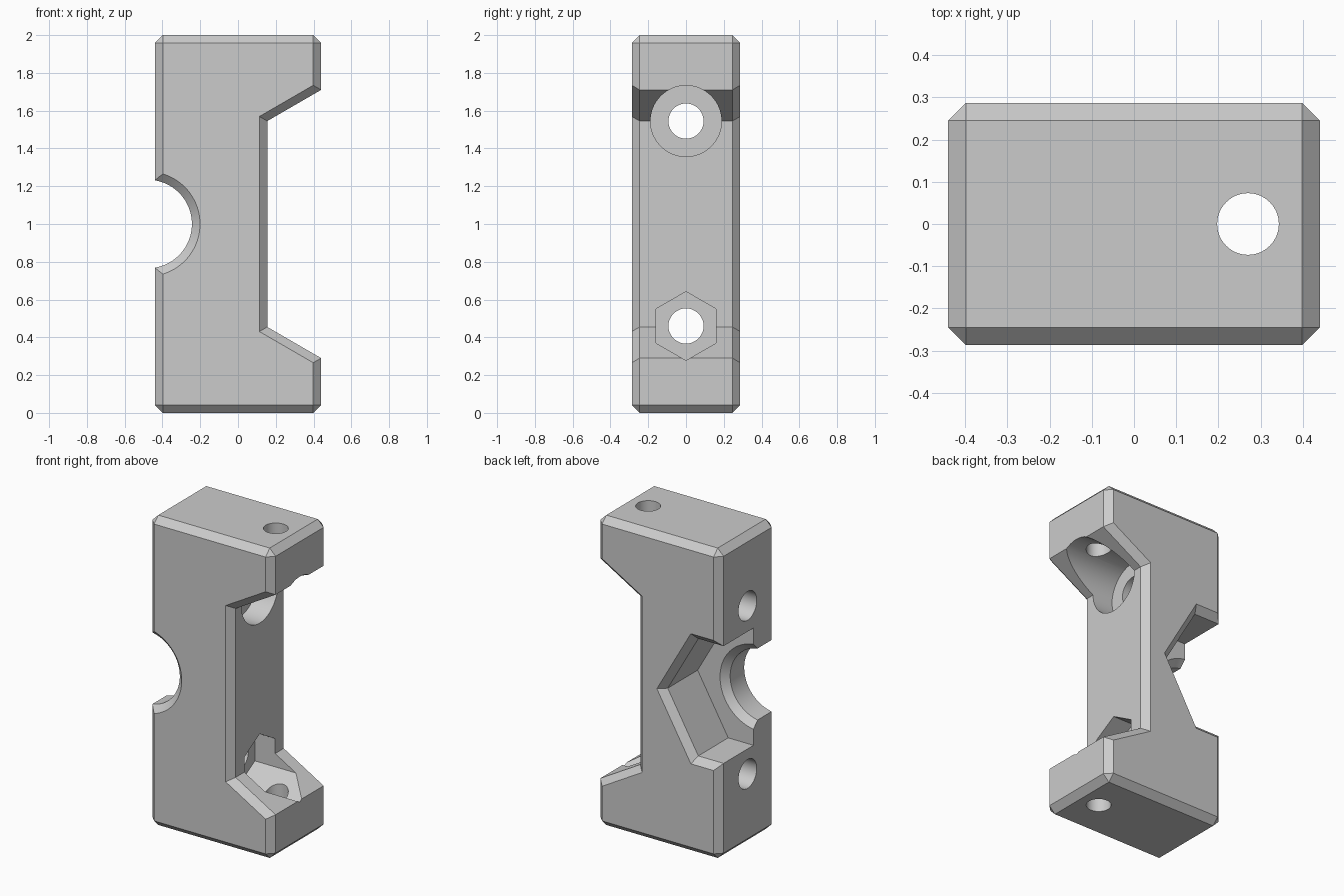
import bpy, bmesh, math
from mathutils import Vector

if "Cube" in bpy.data.objects:
    bpy.data.objects.remove(bpy.data.objects["Cube"], do_unlink=True)

HALF_Y, CHAMFER = 0.287, 0.042
X, Y, Z = Vector((1, 0, 0)), Vector((0, 1, 0)), Vector((0, 0, 1))


def new_object(name, bm):
    bmesh.ops.recalc_face_normals(bm, faces=bm.faces)
    mesh = bpy.data.meshes.new(name)
    bm.to_mesh(mesh)
    bm.free()
    obj = bpy.data.objects.new(name, mesh)
    bpy.context.collection.objects.link(obj)
    return obj


def cutter(name, centre, axis, u, v, sections, sides=64):
    """Prism along axis through (distance, radius) sections; first corner points along u."""
    bm = bmesh.new()
    rings = []
    for dist, radius in sections:
        ring = []
        for i in range(sides):
            a = 2 * math.pi * i / sides
            ring.append(bm.verts.new(Vector(centre) + axis * dist
                                     + (u * math.cos(a) + v * math.sin(a)) * radius))
        rings.append(ring)
    for low, high in zip(rings, rings[1:]):
        for i in range(sides):
            j = (i + 1) % sides
            bm.faces.new((low[i], low[j], high[j], high[i]))
    bm.faces.new(rings[0][::-1])
    bm.faces.new(rings[-1])
    obj = new_object(name, bm)
    obj.hide_render = True
    return obj


# Clamp body: C-shaped side profile, extruded in depth
half = [(0.44, 0.0), (0.44, 0.29), (0.155, 0.455)]
profile = [(-0.44, 0.0)] + half + [(x, 2 - z) for x, z in reversed(half)] + [(-0.44, 2.0)]
bm = bmesh.new()
face = bm.faces.new([bm.verts.new((x, -HALF_Y, z)) for x, z in profile])
ext = bmesh.ops.extrude_face_region(bm, geom=[face])
bmesh.ops.translate(bm, vec=(0, 2 * HALF_Y, 0),
                    verts=[g for g in ext["geom"] if isinstance(g, bmesh.types.BMVert)])
bmesh.ops.recalc_face_normals(bm, faces=bm.faces)


# Chamfer the front and back outlines and the four outer corners
def is_chamfered(edge):
    a, b = (v.co for v in edge.verts)
    outline = abs(a.y - b.y) < 1e-4
    corner = abs(a.x) > 0.43 and (a.z < 0.01 or a.z > 1.99)
    return outline or corner


bmesh.ops.bevel(bm, geom=[e for e in bm.edges if is_chamfered(e)], offset=CHAMFER,
                offset_type='OFFSET', segments=1, profile=0.5, affect='EDGES')
body = new_object("clamp_body", bm)

# Side opening: round hole chamfered at both ends, then a hexagonal pocket at the back
opening = (-0.478, 0, 1)
floor_y, r, big = -0.06, 0.234, 0.277
cutters = [
    cutter("round_opening", opening, Y, X, Z,
           [(-HALF_Y - 0.05, big + 0.05), (-HALF_Y, big), (-HALF_Y + CHAMFER, r),
            (floor_y - CHAMFER, r), (floor_y, big), (floor_y + 0.01, big)], 96),
    cutter("hex_pocket", opening, Y, X, Z,
           [(floor_y, 0.437), (HALF_Y - CHAMFER, 0.437), (HALF_Y, 0.485),
            (HALF_Y + 0.05, 0.543)], 6),
    # Bolt holes with a round and a hexagonal recess
    cutter("upper_bolt_hole", (0, 0, 1.545), X, Z, Y, [(-0.6, 0.093), (0.6, 0.093)]),
    cutter("lower_bolt_hole", (0, 0, 0.46), X, Z, Y, [(-0.6, 0.093), (0.6, 0.093)]),
    cutter("bolt_head_recess", (0, 0, 1.545), X, Z, Y, [(0.01, 0.188), (0.6, 0.188)]),
    cutter("nut_recess", (0, 0, 0.46), X, Z, Y, [(0.01, 0.182), (0.6, 0.182)], 6),
    # Vertical pin hole through both jaws
    cutter("pin_hole", (0.27, 0, 0), Z, X, Y, [(-0.1, 0.073), (2.1, 0.073)]),
]

bpy.ops.object.select_all(action='DESELECT')
body.select_set(True)
bpy.context.view_layer.objects.active = body
for tool in cutters:
    mod = body.modifiers.new(tool.name, 'BOOLEAN')
    mod.operation = 'DIFFERENCE'
    mod.solver = 'EXACT'
    mod.object = tool
    bpy.ops.object.modifier_apply(modifier=mod.name)
for tool in cutters:
    bpy.data.objects.remove(tool, do_unlink=True)

# Single plain grey
grey = bpy.data.materials.new("light_grey")
grey.use_nodes = True
colour = (0.6, 0.6, 0.6, 1)
grey.diffuse_color = colour
grey.node_tree.nodes["Principled BSDF"].inputs["Base Color"].default_value = colour
body.data.materials.clear()
body.data.materials.append(grey)
for poly in body.data.polygons:
    poly.material_index = 0
bpy.ops.object.shade_smooth_by_angle(angle=math.radians(20))
